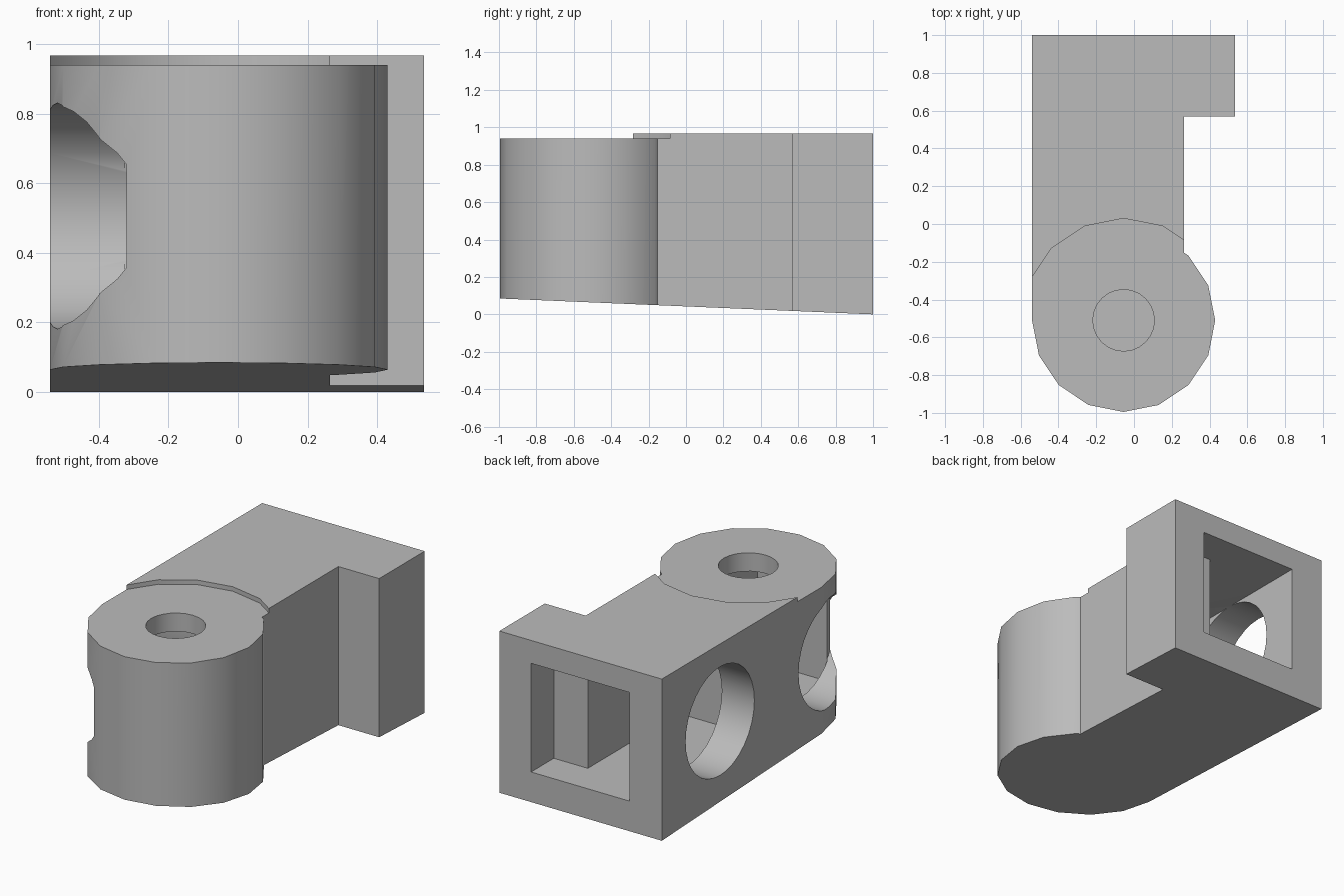
import bpy, bmesh, math

if "Cube" in bpy.data.objects:
    bpy.data.objects.remove(bpy.data.objects["Cube"])

grey = bpy.data.materials.new("plain_grey")
grey.diffuse_color = (0.5, 0.5, 0.5, 1)
grey.use_nodes = True
grey.node_tree.nodes["Principled BSDF"].inputs["Base Color"].default_value = grey.diffuse_color


def prism(name, pts, lo, hi, axis="z"):
    """Extrude a profile along z (points are x,y) or along x (points are y,z)."""
    def place(p, h):
        return (p[0], p[1], h) if axis == "z" else (h, p[0], p[1])
    bm = bmesh.new()
    base = bm.faces.new([bm.verts.new(place(p, lo)) for p in pts])
    ext = bmesh.ops.extrude_face_region(bm, geom=[base])
    delta = (0, 0, hi - lo) if axis == "z" else (hi - lo, 0, 0)
    top = [v for v in ext["geom"] if isinstance(v, bmesh.types.BMVert)]
    bmesh.ops.translate(bm, verts=top, vec=delta)
    bmesh.ops.recalc_face_normals(bm, faces=bm.faces[:])
    me = bpy.data.meshes.new(name)
    bm.to_mesh(me)
    bm.free()
    me.materials.append(grey)
    ob = bpy.data.objects.new(name, me)
    bpy.context.collection.objects.link(ob)
    return ob


def rect(a0, a1, b0, b1):
    return [(a0, b0), (a1, b0), (a1, b1), (a0, b1)]


def circle(cx, cy, r, n):
    return [(cx + r * math.cos(2 * math.pi * i / n),
             cy + r * math.sin(2 * math.pi * i / n)) for i in range(n)]


def combine(target, tool, operation="DIFFERENCE"):
    tool.hide_render = True
    bpy.context.view_layer.objects.active = target
    mod = target.modifiers.new("combine", "BOOLEAN")
    mod.operation = operation
    mod.solver = "EXACT"
    mod.object = tool
    bpy.ops.object.modifier_apply(modifier=mod.name)
    bpy.data.objects.remove(tool)


AX, AY = -0.055, -0.51          # centre of the round end

# Arm with a flange at the back
bracket = prism("bracket", [(-0.54, AY), (0.265, AY), (0.265, 0.57),
                            (0.535, 0.57), (0.535, 1), (-0.54, 1)], -0.2, 0.967)

# Shallow clearance around the round end, then the round end itself
combine(bracket, prism("clearance", circle(AX, AY, 0.54, 16), 0.94, 1.2))
combine(bracket, prism("round_end", circle(AX, AY, 0.485, 16), -0.2, 0.94), "UNION")

# Square opening in the back and the narrower cavity behind it
combine(bracket, prism("back_opening", rect(-0.325, 0.325, 0.785, 1.2), 0.18, 0.83))
combine(bracket, prism("arm_cavity", rect(-0.325, 0.10, -0.075, 0.9), 0.18, 0.83))

# Chamber inside the round end
combine(bracket, prism("end_chamber", rect(-0.325, 0.14, -0.875, -0.32), 0.18, 0.83))

# Two round side openings on the left
for y in (0.45, -0.617):
    combine(bracket, prism("side_bore", circle(y, 0.506, 0.325, 32), -0.8, -0.32, "x"))

# Pin hole in the top
combine(bracket, prism("pin_hole", circle(AX, AY, 0.163, 24), 0.5, 1.2))

# Sloping underside
combine(bracket, prism("underside_cut", [(-1.2, -0.5), (1.2, -0.5), (1.2, -0.0085),
                                         (-1.2, 0.0935)], -1, 1, "x"))

# Smooth the curved walls, keep edges sharp
bpy.ops.object.select_all(action="DESELECT")
bracket.select_set(True)
bpy.context.view_layer.objects.active = bracket
bpy.ops.object.shade_smooth_by_angle(angle=math.radians(30))
